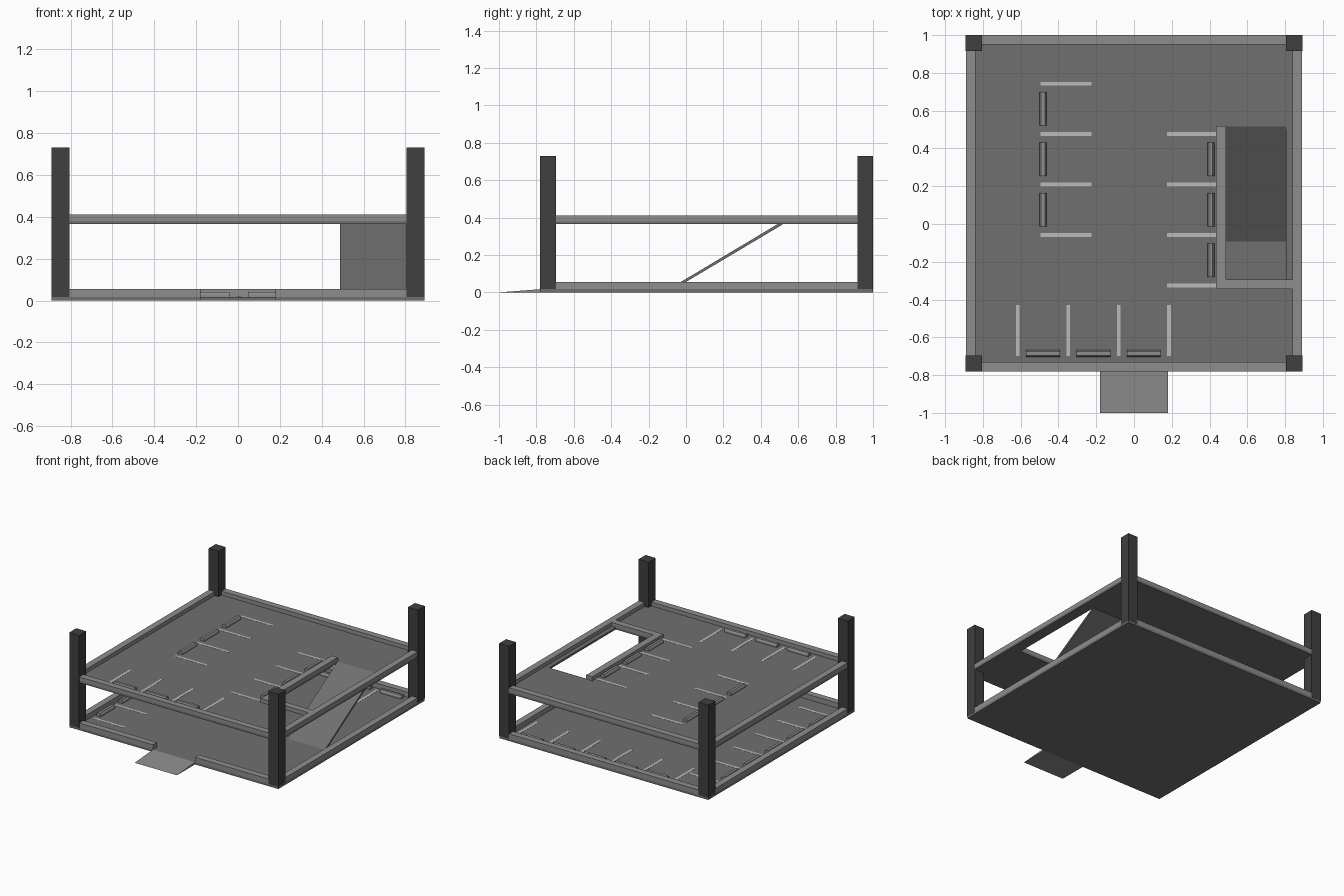
import bpy, bmesh

if "Cube" in bpy.data.objects:
    bpy.data.objects.remove(bpy.data.objects["Cube"])

def mat(name, v):
    m = bpy.data.materials.new(name)
    m.diffuse_color = (v, v, v, 1)
    m.use_nodes = True
    m.node_tree.nodes["Principled BSDF"].inputs["Base Color"].default_value = m.diffuse_color
    return m

DARK, FLOOR = mat("dark_concrete", 0.05), mat("asphalt", 0.16)
CURB, PAINT = mat("curb_grey", 0.27), mat("line_paint", 0.5)

def mesh(name, verts, faces, m):
    me = bpy.data.meshes.new(name)
    me.from_pydata(verts, [], faces)
    bm = bmesh.new()
    bm.from_mesh(me)
    bmesh.ops.recalc_face_normals(bm, faces=bm.faces)
    bm.to_mesh(me)
    bm.free()
    me.materials.append(m)
    ob = bpy.data.objects.new(name, me)
    bpy.context.collection.objects.link(ob)
    return ob

def prism(name, profile, a, b, axis, m):
    """Extrude a (u, z) profile along 'x' or 'y' from a to b."""
    n = len(profile)
    place = (lambda t, u, z: (t, u, z)) if axis == 'x' else (lambda t, u, z: (u, t, z))
    verts = [place(t, u, z) for t in (a, b) for u, z in profile]
    faces = [list(range(n)), list(range(n, 2 * n))]
    faces += [[i, (i + 1) % n, n + (i + 1) % n, n + i] for i in range(n)]
    return mesh(name, verts, faces, m)

def box(name, x0, x1, y0, y1, z0, z1, m):
    return prism(name, [(y0, z0), (y1, z0), (y1, z1), (y0, z1)], x0, x1, 'x', m)

def stop(c, a, axis, z):
    """Chamfered wheel stop: c across, a along its length."""
    w = 0.018
    prof = [(c - w, z), (c + w, z), (c + w, z + .012), (c + w * .55, z + .024),
            (c - w * .55, z + .024), (c - w, z + .012)]
    prism("wheel_stop", prof, a - .089, a + .089, axis, CURB)

P = 0.267   # stall pitch

def row(axis, first, count, l0, l1, stop_at, z):
    """A row of stalls running along axis: painted lines plus wheel stops."""
    for i in range(count + 1):
        c = first + i * P
        r = (c - .01, c + .01)
        args = (*r, l0, l1) if axis == 'x' else (l0, l1, *r)
        box("stall_line", *args, z - .002, z + .001, PAINT)
        if i < count:
            stop(stop_at, c + P / 2, axis, z)

W, Y0, Y1, T, C = 0.89, -0.78, 1.0, 0.05, 0.04
G, U = 0.017, 0.38   # floor heights

# Floors, the upper one built around the ramp opening
box("ground_floor", -W, W, Y0, Y1, 0, G, FLOOR)
hx0, hx1, hy0, hy1 = 0.487, 0.805, -0.295, 0.515
xs, ys = [-W, hx0, hx1, W], [Y0, hy0, hy1, Y1]
bm = bmesh.new()
grid = [[bm.verts.new((x, y, U)) for y in ys] for x in xs]
for i in range(3):
    for j in range(3):
        if (i, j) != (1, 1):
            bm.faces.new((grid[i][j], grid[i+1][j], grid[i+1][j+1], grid[i][j+1]))
me = bpy.data.meshes.new("upper_floor")
bm.to_mesh(me)
bm.free()
me.materials.append(FLOOR)
upper = bpy.data.objects.new("upper_floor", me)
bpy.context.collection.objects.link(upper)
sol = upper.modifiers.new("thickness", 'SOLIDIFY')
sol.thickness, sol.offset = 0.015, -1

# Perimeter curbs, with the entry gap on the ground floor
for z, top in ((G, 0.055), (U, 0.41)):
    for x in (-W, W - T):
        box("side_curb", x, x + T, Y0, Y1, z, top, CURB)
    box("back_curb", -W + T, W - T, Y1 - T, Y1, z, top, CURB)
    gaps = [(-W + T, -.18), (.18, W - T)] if z == G else [(-W + T, W - T)]
    for a, b in gaps:
        box("front_curb", a, b, Y0, Y0 + T, z, top, CURB)

# Curb around the ramp opening
box("opening_curb_side", .435, hx0, -.345, .52, U, .41, CURB)
box("opening_curb_front", hx0, W - T, -.345, hy0, U, .41, CURB)

# Corner pillars
for x in (-W, W - .083):
    for y in (Y0, Y1 - .083):
        e = .001
        box("corner_pillar", x - e, x + .083 + e, y - e, y + .083 + e, G, .73, DARK)

# Entry ramp and inner ramp
prism("entry_ramp", [(-1, 0), (Y0, 0), (Y0, G)], -.18, .18, 'x', CURB)
prism("inner_ramp", [(-.092, G), (-.065, G), (hy1, .362), (hy1, U)], hx0, hx1, 'x', FLOOR)

# Upper stalls
row('y', -.058, 3, -.495, -.225, -.482, U)
row('y', -.325, 3, .175, .435, .407, U)
row('x', -.615, 3, -.70, -.43, -.686, U)
# Ground stalls
row('y', -.59, 5, -.82, -.55, -.807, G)
row('x', -.53, 5, .66, .93, .915, G)
